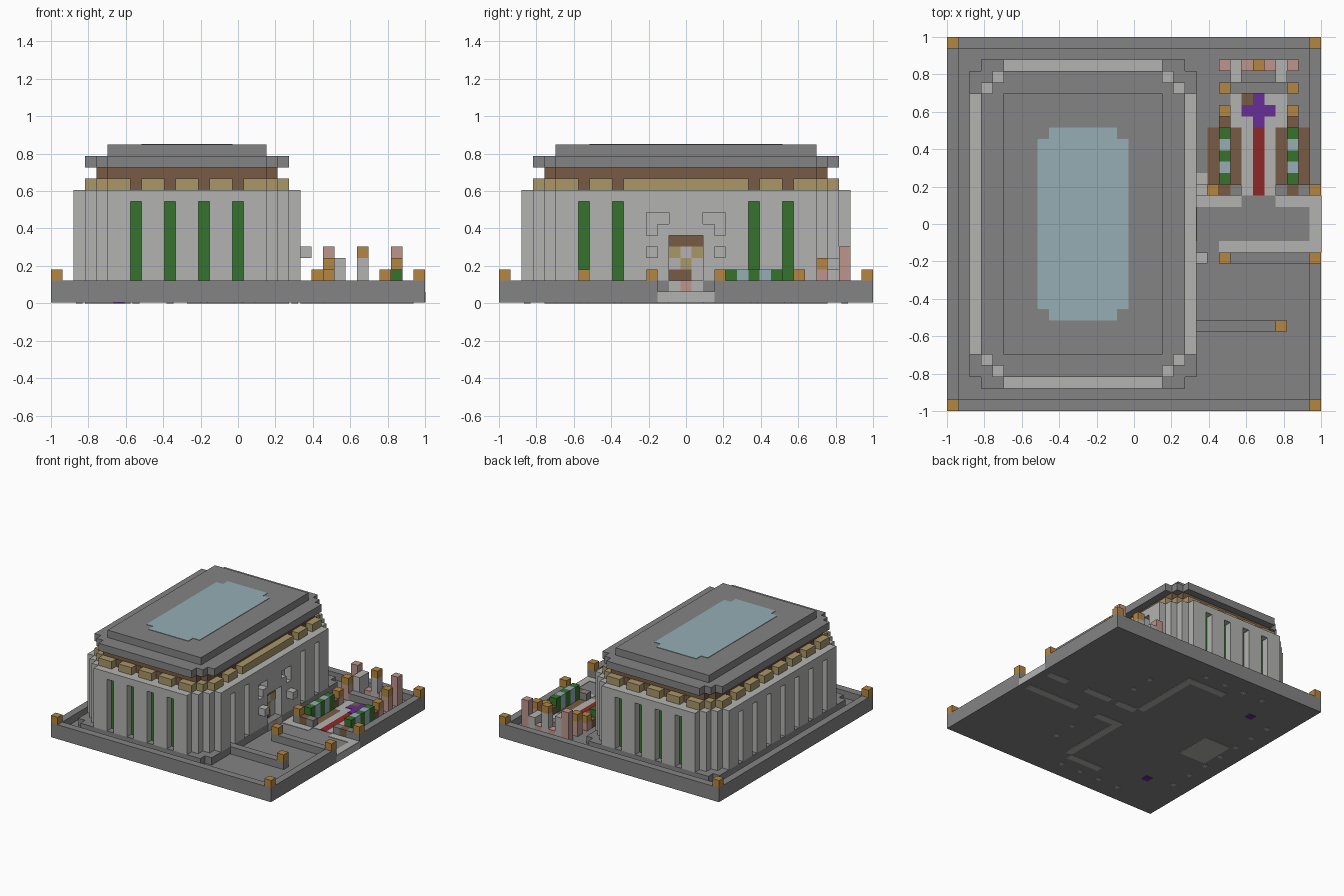
import bpy
import bmesh

if "Cube" in bpy.data.objects:
    bpy.data.objects.remove(bpy.data.objects["Cube"], do_unlink=True)

U = 2 / 33      # edge length of one block
HALF = 16.5     # grid centre in blocks
THIN = 0.06     # thickness of painted plates, in blocks


def material(name, r, g, b):
    m = bpy.data.materials.new(name)
    m.use_nodes = True
    m.diffuse_color = (r, g, b, 1)
    m.node_tree.nodes["Principled BSDF"].inputs["Base Color"].default_value = (r, g, b, 1)
    return m


GREY = material("stone grey", .23, .23, .23)
LIGHT = material("light stone", .45, .45, .44)
BROWN = material("brown wood", .19, .105, .058)
SAND = material("sandstone", .40, .31, .14)
GOLD = material("lamp gold", .46, .24, .055)
GREEN = material("leaf green", .037, .17, .025)
BLUE = material("pale glass blue", .30, .42, .46)
PINK = material("pink stone", .52, .30, .27)
RED = material("carpet red", .28, .02, .02)
PURPLE = material("purple", .14, .026, .31)


def finish(name, bm, mat):
    bmesh.ops.recalc_face_normals(bm, faces=bm.faces[:])
    for v in bm.verts:
        v.co = ((v.co.x - HALF) * U, (v.co.y - HALF) * U, v.co.z * U)
    mesh = bpy.data.meshes.new(name)
    bm.to_mesh(mesh)
    bm.free()
    ob = bpy.data.objects.new(name, mesh)
    bpy.context.scene.collection.objects.link(ob)
    if mat:
        mesh.materials.append(mat)
    return ob


def blocks(name, mat, boxes):
    """Boxes given in block units as (x0, x1, y0, y1, z0, z1)."""
    bm = bmesh.new()
    for x0, x1, y0, y1, z0, z1 in boxes:
        for v in bmesh.ops.create_cube(bm, size=1)["verts"]:
            v.co = (x1 if v.co.x > 0 else x0, y1 if v.co.y > 0 else y0,
                    z1 if v.co.z > 0 else z0)
    return finish(name, bm, mat)


def cells(name, mat, spots, z0, z1):
    """Single-block columns standing at (x, y) spots."""
    return blocks(name, mat, [(x, x + 1, y, y + 1, z0, z1) for x, y in spots])


def floor(name, mat, rects):
    return blocks(name, mat, [r + (1, 1 + THIN) for r in rects])


def stepped(name, mat, x0, x1, y0, y1, z0, z1, cut):
    """Slab whose four corners are cut away in block steps."""
    offs = [(0, cut)]
    for k in range(cut):
        offs += [(k + 1, cut - k), (k + 1, cut - k - 1)]
    back = offs[::-1]
    pts = [(x0 + a, y0 + b) for a, b in offs] + [(x1 - a, y0 + b) for a, b in back]
    pts += [(x1 - a, y1 - b) for a, b in offs] + [(x0 + a, y1 - b) for a, b in back]
    bm = bmesh.new()
    face = bm.faces.new([bm.verts.new((x, y, z0)) for x, y in pts])
    new = bmesh.ops.extrude_face_region(bm, geom=[face])["geom"]
    for v in new:
        if isinstance(v, bmesh.types.BMVert):
            v.co.z = z1
    return finish(name, bm, mat)


def carve(target, name, boxes):
    cutter = blocks(name, None, boxes)
    cutter.hide_render = True
    cutter.hide_set(True)
    mod = target.modifiers.new("carve", "BOOLEAN")
    mod.operation = "DIFFERENCE"
    mod.solver = "EXACT"
    mod.use_self = True
    mod.object = cutter


SHORT = range(7, 17, 3)
LONG = range(7, 26, 3)
OPEN = (7, 10, 22, 25)


def bays(o, d0, d1, z0, z1):
    """One box per bay on all four sides, from depth d0 to d1 inside ring o."""
    a, b = o + d0, o + d1
    out = []
    for i in SHORT:
        out += [(i, i + 1, a, b, z0, z1), (i, i + 1, 33 - b, 33 - a, z0, z1)]
    out += [(a, b, i, i + 1, z0, z1) for i in LONG]
    out += [(24 - b, 24 - a, i, i + 1, z0, z1) for i in OPEN]
    return out


# Ground slab and raised rim with a gap at the right for the entrance
blocks("ground_slab", GREY, [(0, 33, 0, 33, THIN, 1)])
blocks("rim", GREY, [(0, 33, 0, 1, 1, 2), (0, 33, 32, 33, 1, 2), (0, 1, 1, 32, 1, 2),
                     (32, 33, 1, 14, 1, 2), (32, 33, 19, 32, 1, 2)])
cells("corner_lamps", GOLD, [(x, y) for x in (0, 32) for y in (0, 32)], 2, 3)

# Hall: plinth, walls, recessed vine strips
stepped("plinth", GREY, 2, 22, 2, 31, 1, 2, 1)
walls = stepped("walls", LIGHT, 2, 22, 2, 31, 2, 10, 3)
niches = [(21, 22.5, 15, 18, 2, 6)]
for corner, inner in ((13, 14), (19, 18)):
    niches += [(21, 22.5, corner, corner + 1, 6, 8),
               (21, 22.5, min(corner, inner), max(corner, inner) + 1, 7, 8)]
carve(walls, "wall_cutter", bays(2, -.5, 1, 1.5, 9) + niches)
blocks("vine_strips", GREEN, bays(2, 1 - THIN, 1, 2, 9))

# Frieze and stepped roof
frieze = stepped("frieze", SAND, 3, 21, 3, 30, 10, 11, 2)
carve(frieze, "frieze_cutter", bays(3, -.5, 1, 9.5, 11.5))
blocks("frieze_gaps", BROWN, bays(3, 1 - THIN, 1, 10, 11))
stepped("upper_band", BROWN, 4, 20, 4, 29, 11, 12, 1)
stepped("cornice", GREY, 3, 21, 3, 30, 12, 13, 2)
stepped("roof", GREY, 5, 19, 5, 28, 13, 14, 0)
stepped("skylight", BLUE, 8, 16, 8, 25, 14, 14 + THIN, 1)

# Doorway, its painted back wall, and two bracket blocks
IN = 21 + THIN
blocks("door_lintel", BROWN, [(21, IN, 15, 18, 5, 6), (21, IN, 15, 17, 2, 3)])
blocks("door_panels", SAND, [(21, IN, 15, 16, 4, 5), (21, IN, 17, 18, 4, 5),
                             (21, IN, 16, 17, 3, 4)])
blocks("door_sides", LIGHT, [(22, 22 + THIN, y, y + 1, 1, 2) for y in (15, 17)])
blocks("door_step", PINK, [(22, 22 + THIN, 16, 17, 1, 2)])
cells("door_brackets", LIGHT, [(22, 13), (22, 19)], 4, 5)

# Low garden walls with lamps
blocks("garden_walls", GREY, [(24, 32, 13, 14, 1, 2), (22, 30, 7, 8, 1, 2)])
cells("garden_wall_ends", GREY, [(25, 19), (29, 19), (31, 19), (23, 19)], 1, 2)
cells("garden_lamps", GOLD, [(24, 13), (32, 13), (29, 7), (23, 19), (32, 19)], 2, 3)

# Entrance path
floor("path", LIGHT, [(22, 26, 18, 19), (29, 33, 18, 19), (32, 33, 14, 18),
                      (24, 32, 14, 15), (22, 23, 19, 21)])
blocks("path_edge", LIGHT, [(33, 33 + THIN / 2, 14, 19, THIN, 1)])

# Courtyard floor with carpet and cross
floor("court_floor", LIGHT, [(26, 27, 19, 27), (28, 29, 19, 28), (25, 26, 25, 28),
                             (29, 30, 25, 28), (27, 28, 27, 28)])
floor("carpet", RED, [(27, 28, 19, 25)])
blocks("cross", PURPLE, [(27, 28, 25, 28, 1, 1.12), (26, 29, 26, 27, 1, 1.12)])
floor("cross_corner", BROWN, [(26, 27, 27, 28)])

# Planters, hedges and pillars mirrored about the carpet
for side, x in (("left", 30), ("right", 24)):
    floor(side + "_bed", BROWN, [(x - 1, x + 2, 20, 25)])
    cells(side + "_planter_ends", BROWN, [(x, 19), (x, 25)], 1, 2)
    cells(side + "_hedges", GREEN, [(x, y) for y in (20, 22, 24)], 1, 3)
    cells(side + "_pools", BLUE, [(x, y) for y in (21, 23)], 1, 3)
    cells(side + "_low_pillar", PINK, [(x, 26)], 1, 2)
    cells(side + "_low_lamp", GOLD, [(x, 26)], 2, 3)
    cells(side + "_mid_pillar", PINK, [(x, 28)], 1, 3)
    cells(side + "_mid_lamp", GOLD, [(x, 28)], 3, 4)
    cells(side + "_tall_pillar", PINK, [(x, 30)], 1, 5)

# Shrine at the back of the courtyard
blocks("shrine_bench", GREY, [(25, 30, 28, 29, 1, 2)])
blocks("shrine_wing_right", LIGHT, [(25, 26, 29, 31, 1, 4)])
blocks("shrine_wing_left", LIGHT, [(29, 30, 29, 31, 1, 3)])
cells("shrine_feet", PINK, [(26, 30), (28, 30)], 1, 2)
cells("shrine_column", LIGHT, [(27, 30)], 1, 4)
cells("shrine_lamp", GOLD, [(27, 30)], 4, 5)

# Underside inlays
trail = []
for y0, y1, yy in ((19, 29, 28), (5, 15, 4)):
    trail += [(17, 18, y0, y1), (12, 17, yy, yy + 1)]
trail += [(18, 21, 18, 19), (18, 21, 14, 15), (3, 7, 14, 19), (22, 26, 18, 19),
          (29, 32, 18, 19), (24, 32, 14, 15)]
blocks("underside_trail", LIGHT, [t + (0, THIN) for t in trail])
blocks("underside_studs", LIGHT, [(a + .2, b - .2, c + .2, d - .2, 0, e)
                                  for a, b, c, d, _, e in bays(2, 0, 1, 0, THIN)])
cells("underside_gems", PURPLE, [(5.5, 6), (5.5, 26)], 0, THIN)
